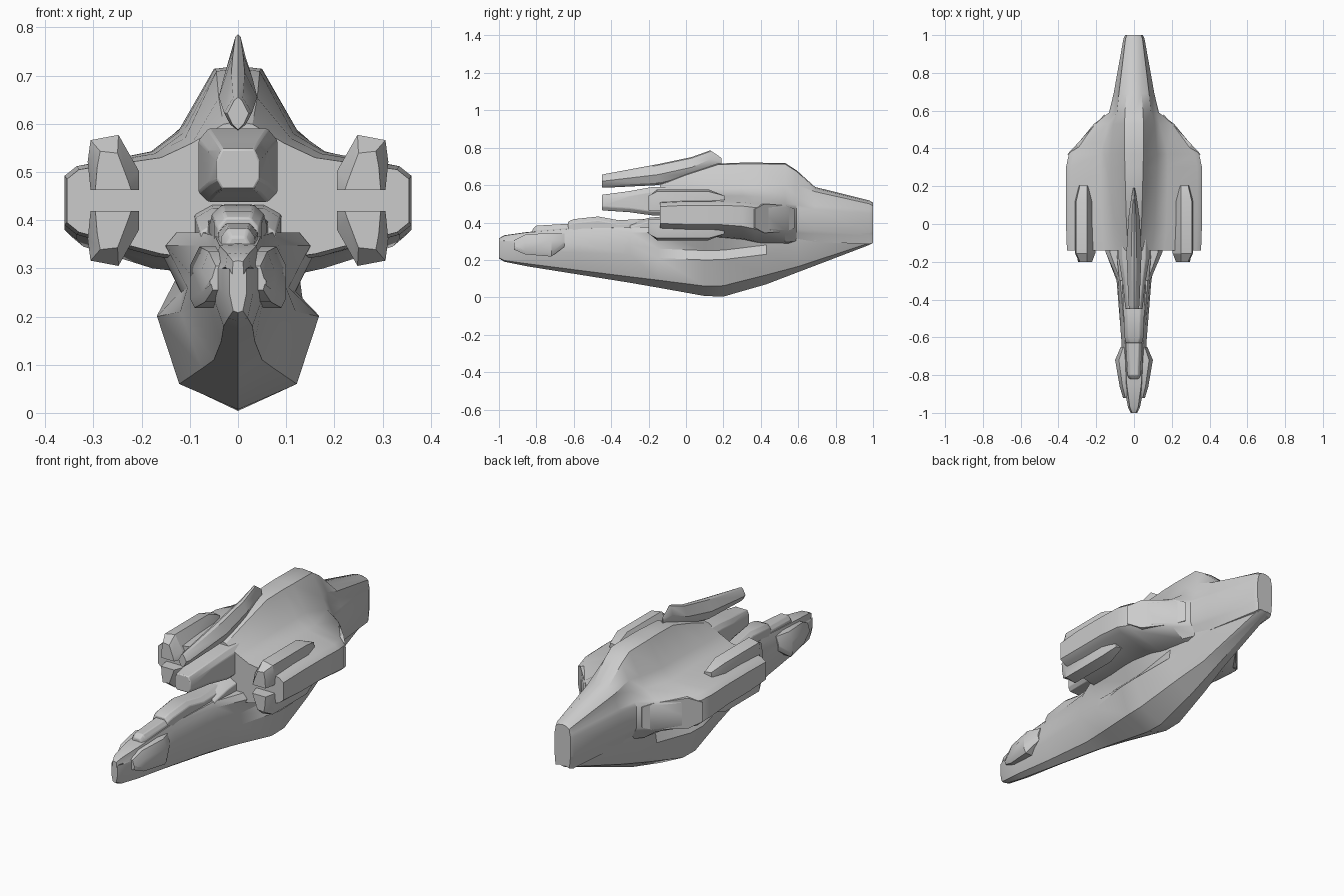
import bpy, bmesh, math


def loft(name, rings, mirror=False, bevel=0.0, angle=32):
    """Skin closed rings of 3D points, capping both ends."""
    bm = bmesh.new()
    loops = [[bm.verts.new(p) for p in r] for r in rings]
    n = len(loops[0])
    for a, b in zip(loops, loops[1:]):
        for i in range(n):
            j = (i + 1) % n
            bm.faces.new((a[i], a[j], b[j], b[i]))
    bm.faces.new(loops[0])
    bm.faces.new(loops[-1])
    bmesh.ops.recalc_face_normals(bm, faces=bm.faces)
    me = bpy.data.meshes.new(name)
    bm.to_mesh(me)
    bm.free()
    ob = bpy.data.objects.new(name, me)
    bpy.context.collection.objects.link(ob)
    if bevel:
        m = ob.modifiers.new("bevel", 'BEVEL')
        m.width, m.segments = bevel, 2
        m.limit_method, m.angle_limit = 'ANGLE', math.radians(30)
    if mirror:
        m = ob.modifiers.new("mirror", 'MIRROR')
        m.use_mirror_merge = False
    bpy.ops.object.select_all(action='DESELECT')
    ob.select_set(True)
    bpy.context.view_layer.objects.active = ob
    bpy.ops.object.shade_smooth_by_angle(angle=math.radians(angle))
    return ob


def sym(y, half):
    """Full ring from a half profile that runs top centre to bottom centre."""
    other = [(-x, z) for x, z in reversed(half) if x > 1e-6]
    return [(x, y, z) for x, z in half + other]


# Lower hull: y, keel z, chine x/z, bulge x/z, waist x, top x/z
lower = [
    (-1.0, .208, .010, .212, .018, .250, .018, .012, .312),
    (-.97, .190, .020, .197, .032, .250, .032, .026, .328),
    (-.85, .166, .030, .180, .055, .250, .055, .045, .345),
    (-.60, .126, .035, .148, .065, .240, .068, .056, .365),
    (-.30, .078, .050, .110, .092, .230, .092, .085, .372),
    (-.15, .052, .075, .092, .120, .210, .105, .150, .372),
    (.10, .007, .122, .060, .168, .200, .118, .160, .360),
    (.20, .004, .122, .062, .168, .202, .120, .160, .360),
    (.43, .070, .090, .120, .135, .230, .128, .150, .370),
    (.60, .135, .060, .165, .100, .290, .112, .120, .430),
    (.98, .280, .034, .290, .055, .340, .055, .055, .430),
    (1.0, .292, .028, .300, .045, .340, .045, .045, .430)]
loft("lower_hull", [sym(y, [(0, tz + .004), (tx * .85, tz + .002), (tx, tz - .025),
                            (wx, bz + .05), (bx, bz), (cx, cz), (0, kz)])
                    for y, kz, cx, cz, bx, bz, wx, tx, tz in lower])

# Upper hull with stub wings: y, top z, ridge x, shoulder x/z, wing x, wing high/low z, base z
upper = [
    (-.14, .605, .030, .095, .560, .355, .505, .375, .31),
    (.00, .660, .040, .110, .570, .360, .512, .370, .30),
    (.17, .715, .045, .115, .580, .360, .512, .370, .30),
    (.30, .720, .048, .120, .585, .360, .508, .360, .29),
    (.37, .720, .050, .122, .588, .345, .500, .345, .28),
    (.53, .718, .050, .110, .600, .212, .500, .340, .26),
    (.59, .680, .048, .090, .600, .132, .495, .345, .25),
    (.69, .590, .040, .080, .565, .108, .490, .340, .24),
    (.98, .518, .030, .045, .500, .056, .470, .330, .29),
    (1.0, .506, .024, .038, .490, .046, .465, .335, .30)]
loft("upper_hull", [sym(y, [(0, t), (rx, t - .006), (sx, sz),
                            (sx + .25 * (wx - sx), sz - .55 * (sz - hi)),
                            (wx * .93, hi), (wx, hi - .02), (wx, lo + .02), (wx * .93, lo),
                            (sx + .25 * (wx - sx), lo - .045), (0, b)])
                    for y, t, rx, sx, sz, wx, hi, lo, b in upper])

# Nose cheek pods: y, inner x, outer x, low z, high z
pods = [(-.92, .03, .058, .255, .305), (-.86, .03, .076, .230, .335),
        (-.72, .03, .100, .218, .345), (-.65, .03, .070, .270, .340)]
loft("nose_pod", [[(a, y, l), (b * .9, y, l), (b, y, l + .02), (b, y, h - .04),
                   (b * .8, y, h), (a, y, h)] for y, a, b, l, h in pods], mirror=True)


def hood(name, rows, base, bevel=0.004):
    """Raised block on the nose: y, half width, top z."""
    return loft(name, [sym(y, [(0, z), (w * .6, z), (w, z - .02), (w, base), (0, base)])
                       for y, w, z in rows], bevel=bevel)


# Canopy and dorsal fairing
hood("canopy", [(-.82, .025, .365), (-.80, .036, .383), (-.65, .042, .392),
                (-.60, .042, .395)], .31)
hood("dorsal_fairing", [(-.63, .042, .405), (-.60, .050, .418), (-.47, .055, .432),
                        (-.36, .060, .412), (-.12, .068, .425)], .33)
hood("neck_block", [(-.30, .078, .395), (-.20, .088, .425), (-.10, .092, .435)], .34)

# Central gun: y, half width, low z, high z
gun = [(-.45, .045, .465, .548), (-.30, .062, .455, .568), (-.18, .082, .438, .590),
       (.15, .082, .438, .590)]
loft("central_gun", [sym(y, [(0, h), (w * .75, h), (w, h - .025), (w, l + .02),
                             (w * .75, l), (0, l)]) for y, w, l, h in gun], bevel=.004)

# Dorsal spine cannon: y, half width, low z, high z
spine = [(-.45, .022, .588, .655), (-.43, .029, .586, .660), (-.15, .040, .600, .712),
         (.03, .030, .640, .750), (.13, .016, .690, .786), (.19, .004, .700, .745)]
loft("spine_cannon", [sym(y, [(0, h), (w * .35, h - .006), (w, l + .5 * (h - l)),
                              (w * .55, l + .012), (0, l)]) for y, w, l, h in spine])

# Four wing cannons, mirrored above and below the wing plane
outline = [(.205, .022), (.205, .060), (.248, .136), (.306, .125), (.312, .080), (.306, .022)]
muzzle = [(.222, .022), (.228, .040), (.250, .098), (.286, .102), (.292, .070), (.296, .022)]
for name, s in (("upper_wing_cannon", 1), ("lower_wing_cannon", -1)):
    loft(name, [[(x, y, .441 + s * z) for x, z in prof]
                for y, prof in ((-.20, muzzle), (-.155, outline), (.12, outline), (.205, muzzle))],
         mirror=True, angle=25)

# Flat trailing-edge panel on each wing
edge = [(.37, .05), (.42, .078), (.54, .068), (.58, .052)]
ring = [(y, h) for y, h in edge] + [(y, -h) for y, h in reversed(edge)]
loft("wing_edge_panel", [[(.352 - (y - .37) * .93 - d, y - d, .422 + h) for y, h in ring]
                         for d in (0, .04)], mirror=True, angle=20)
